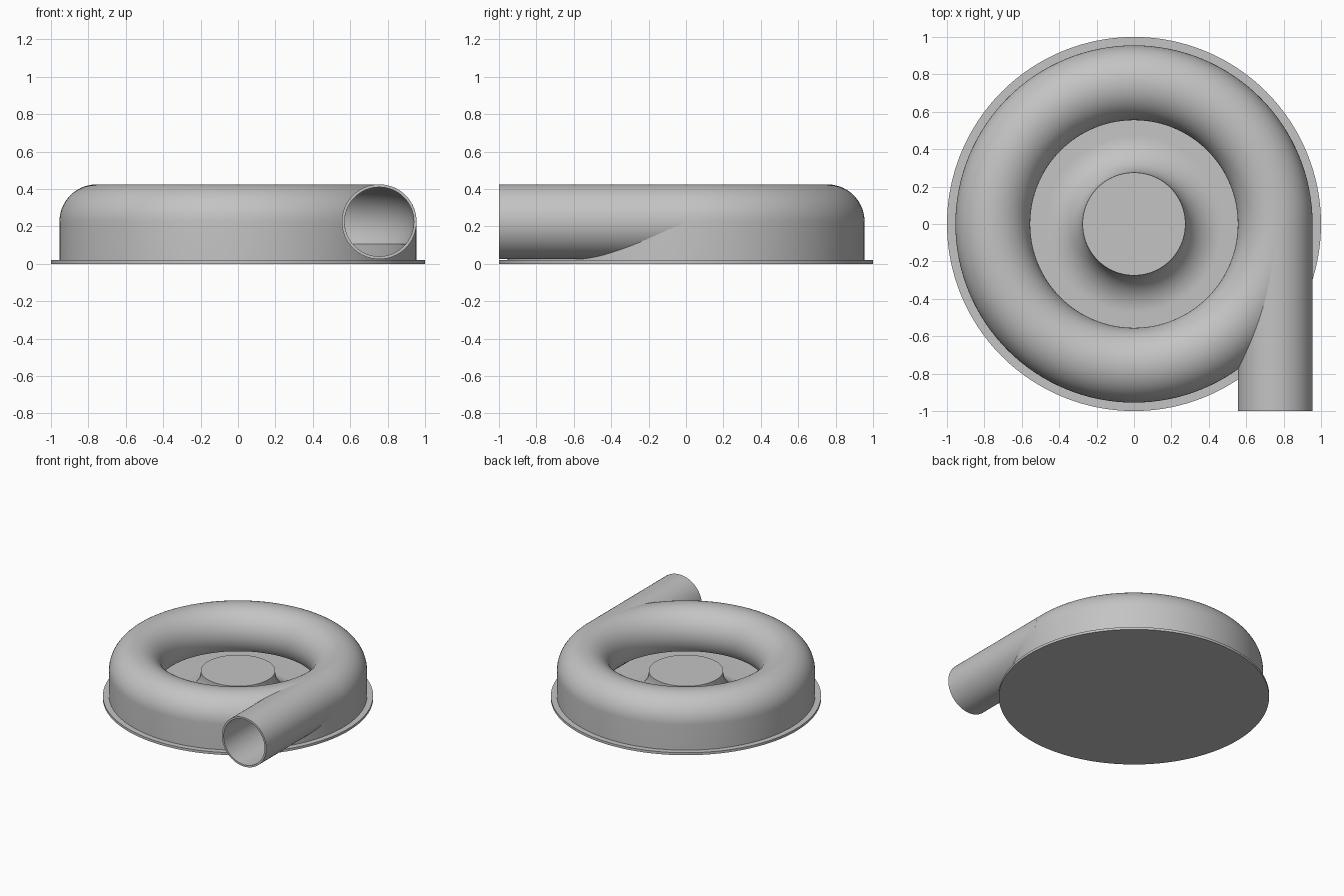
import bpy, bmesh
from math import pi, sin, cos, radians, sqrt, asin

if "Cube" in bpy.data.objects:
    bpy.data.objects.remove(bpy.data.objects["Cube"])

GREY = (0.55, 0.55, 0.55, 1)
mat = bpy.data.materials.new("plain_grey")
mat.use_nodes = True
mat.diffuse_color = GREY
mat.node_tree.nodes["Principled BSDF"].inputs["Base Color"].default_value = GREY


def arc(cx, cz, r, start, end, n):
    """Points on an arc in the profile plane, angles in radians."""
    steps = [start + (end - start) * i / n for i in range(n + 1)]
    return [(cx + r * cos(a), cz + r * sin(a)) for a in steps]


def lathe(name, profile, segments, closed):
    """Revolve a profile of (radius, height) points around z."""
    bm = bmesh.new()
    verts = [bm.verts.new((r, 0, z)) for r, z in profile]
    edges = [bm.edges.new(pair) for pair in zip(verts, verts[1:])]
    if closed:
        edges.append(bm.edges.new((verts[-1], verts[0])))
    bmesh.ops.spin(bm, geom=verts + edges, cent=(0, 0, 0), axis=(0, 0, 1),
                   angle=2 * pi, steps=segments, use_duplicate=False)
    bmesh.ops.remove_doubles(bm, verts=bm.verts, dist=1e-5)
    bmesh.ops.recalc_face_normals(bm, faces=bm.faces)
    mesh = bpy.data.meshes.new(name)
    bm.to_mesh(mesh)
    bm.free()
    mesh.materials.append(mat)
    obj = bpy.data.objects.new(name, mesh)
    bpy.context.collection.objects.link(obj)
    return obj


def select(obj):
    bpy.ops.object.select_all(action='DESELECT')
    obj.select_set(True)
    bpy.context.view_layer.objects.active = obj


def smooth(obj):
    select(obj)
    bpy.ops.object.shade_smooth_by_angle(angle=radians(35))


RING, TUBE, BORE = 0.755, 0.2, 0.185    # ring radius, outer and inner tube radius
MID, LIP, PLATE = 0.225, 0.105, 0.02    # tube axis, open lip, plate top heights

# Base plate with the flared hub rising from its middle
flare = arc(0.275 + TUBE, PLATE + TUBE, TUBE, -pi / 2, -pi, 16)
base = lathe("base_plate_and_hub",
             [(0, 0), (1, 0), (1, PLATE)] + flare
             + [(0.275, MID), (0, MID)], 128, False)
smooth(base)

# Hollow ring housing: straight outer skirt, rounded top, open inner lip
drop = MID - LIP
outer = arc(RING, MID, TUBE, 0, pi + asin(drop / TUBE), 40)
inner = arc(RING, MID, BORE, pi + asin(drop / BORE), -asin(drop / BORE), 40)
foot = RING + sqrt(BORE ** 2 - drop ** 2)
housing = lathe("ring_housing",
                [(RING + TUBE, 0.01)] + outer + inner + [(foot, 0.01)], 128, True)

# Open the housing where the outlet pipe enters
cutter = lathe("outlet_cutter", [(0, 0), (BORE, 0), (BORE, 1.1), (0, 1.1)], 64, False)
pipe = lathe("outlet_pipe",
             [(BORE, 0), (TUBE, 0), (TUBE, 1), (BORE, 1)], 64, True)
for obj in (cutter, pipe):
    obj.rotation_euler = (pi / 2, 0, 0)
    obj.location = (RING, 0, MID)
cutter.hide_render = True
bpy.context.view_layer.update()

cut = housing.modifiers.new("outlet_opening", 'BOOLEAN')
cut.operation = 'DIFFERENCE'
cut.solver = 'EXACT'
cut.object = cutter
select(housing)
bpy.ops.object.modifier_apply(modifier=cut.name)
bpy.data.objects.remove(cutter)

smooth(housing)
smooth(pipe)
